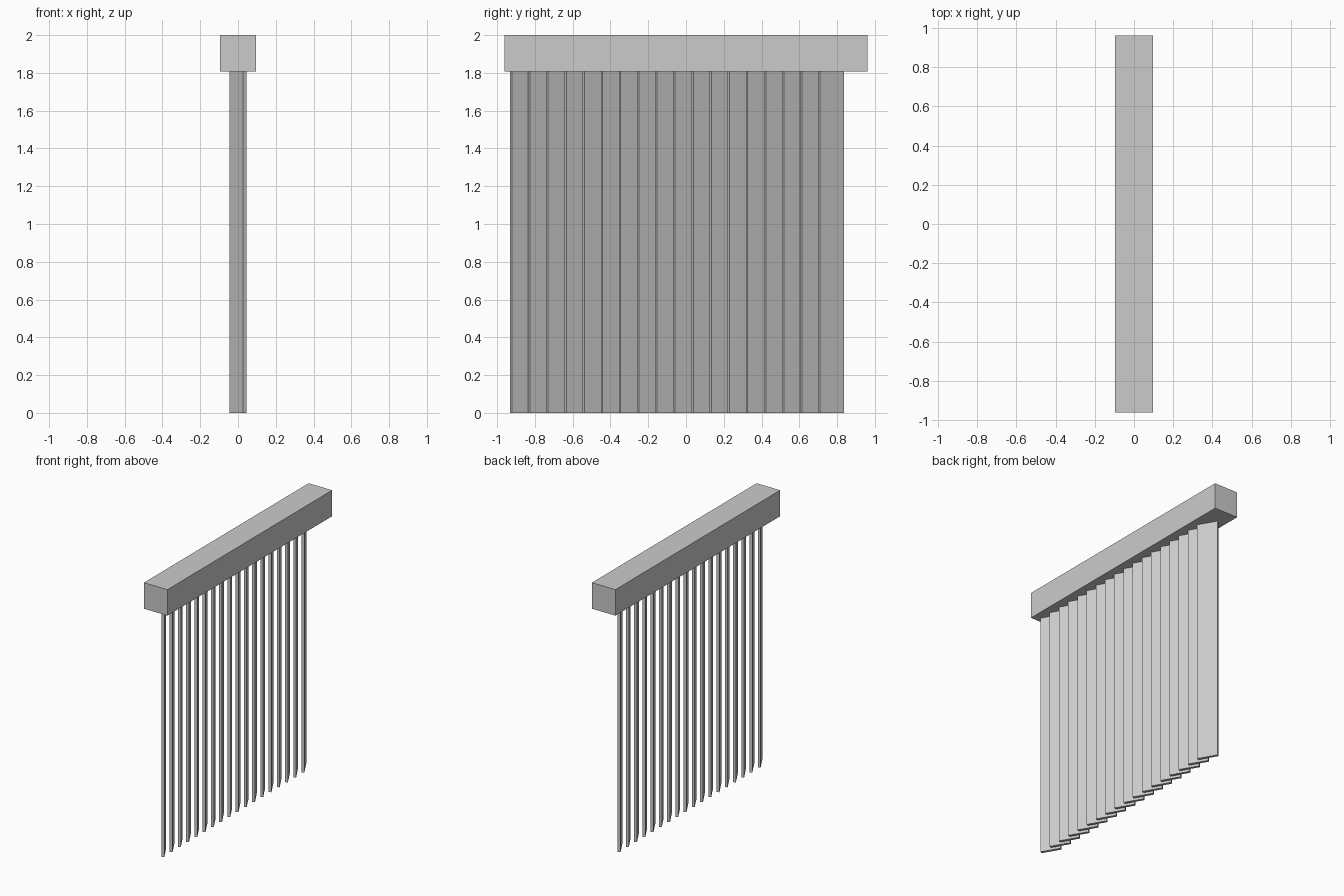
import bpy
from math import radians

if "Cube" in bpy.data.objects:
    bpy.data.objects.remove(bpy.data.objects["Cube"])


def box(name, size, center, turn=0.0):
    bpy.ops.mesh.primitive_cube_add(size=1, location=center)
    ob = bpy.context.object
    ob.name = name
    ob.scale = size
    bpy.ops.object.transform_apply(location=False, rotation=False, scale=True)
    ob.rotation_euler.z = turn
    return ob


RAIL = 0.192            # square section of the head rail
PITCH = 0.096           # distance between slats
SLAT_TOP = 2.0 - RAIL

# Head rail
box("head_rail", (RAIL, 1.92, RAIL), (0, 0, 2.0 - RAIL / 2))

# Hanging vertical slats, each turned 30 degrees
for i in range(18):
    y = -0.864 + PITCH * i
    box(f"slat_{i + 1}", (0.0192, 0.144, SLAT_TOP), (0, y, SLAT_TOP / 2), radians(30))
